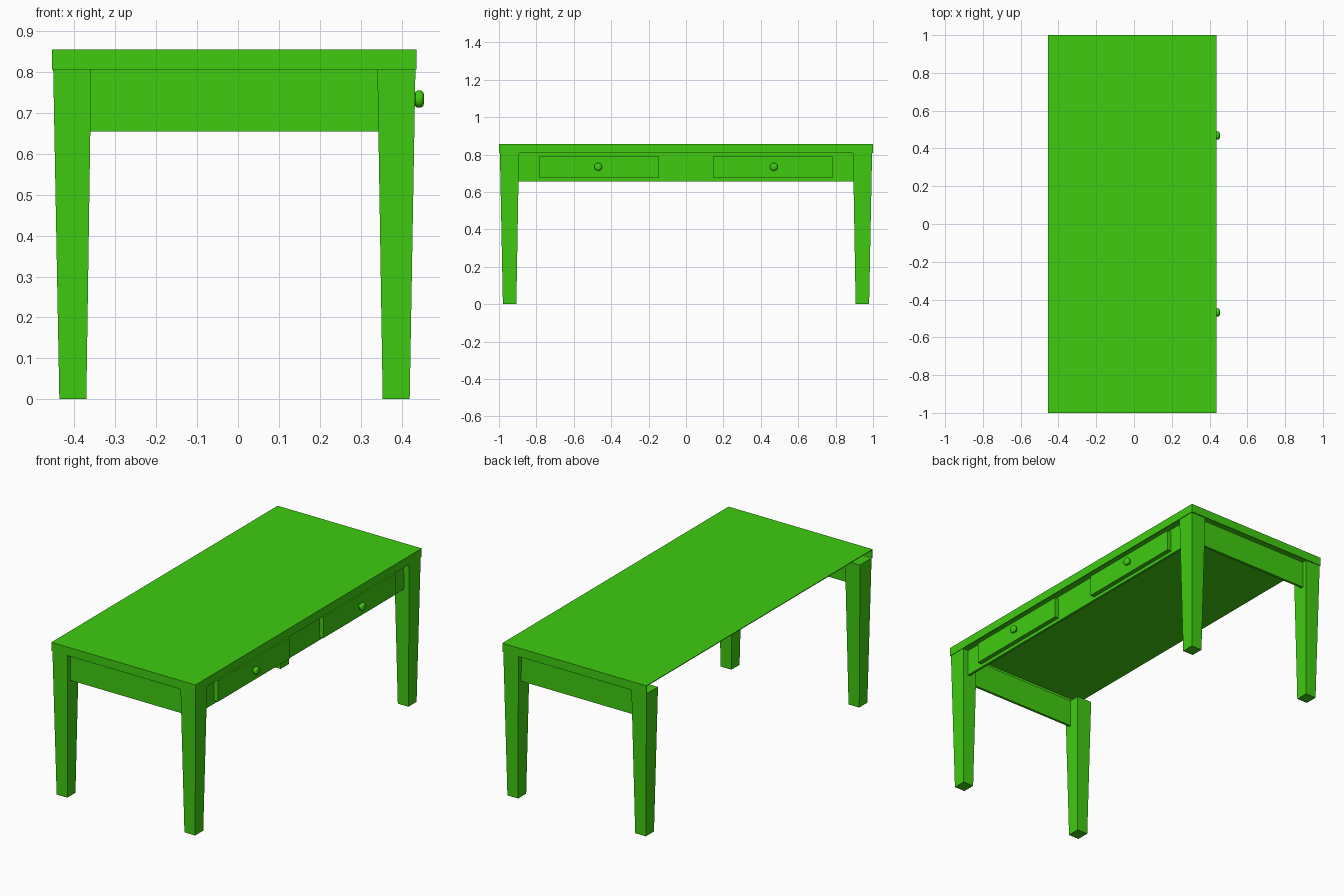
import bpy, bmesh, math

if "Cube" in bpy.data.objects:
    bpy.data.objects.remove(bpy.data.objects["Cube"])

green = bpy.data.materials.new("green_paint")
green.diffuse_color = (0.05, 0.6, 0.005, 1)
green.use_nodes = True
green.node_tree.nodes["Principled BSDF"].inputs["Base Color"].default_value = green.diffuse_color


def finish(name, bm):
    bmesh.ops.recalc_face_normals(bm, faces=bm.faces)
    mesh = bpy.data.meshes.new(name)
    bm.to_mesh(mesh)
    bm.free()
    mesh.materials.append(green)
    ob = bpy.data.objects.new(name, mesh)
    bpy.context.collection.objects.link(ob)
    return ob


def frustum(name, bottom, top, z0, z1):
    """Box whose bottom and top rectangles (x0, x1, y0, y1) may differ."""
    bm = bmesh.new()
    bmesh.ops.create_cube(bm, size=2)
    for v in bm.verts:
        r = top if v.co.z > 0 else bottom
        v.co = (r[1] if v.co.x > 0 else r[0],
                r[3] if v.co.y > 0 else r[2],
                z1 if v.co.z > 0 else z0)
    return finish(name, bm)


def box(name, x0, x1, y0, y1, z0, z1):
    return frustum(name, (x0, x1, y0, y1), (x0, x1, y0, y1), z0, z1)


def knob(name, y, z):
    """Lathed knob along x."""
    profile = [(0.42, 0.011), (0.432, 0.011), (0.434, 0.018), (0.439, 0.021),
               (0.448, 0.021), (0.453, 0.017), (0.455, 0.010)]
    n = 16
    bm = bmesh.new()
    rings = [[bm.verts.new((x, y + r * math.cos(2 * math.pi * i / n),
                            z + r * math.sin(2 * math.pi * i / n)))
              for i in range(n)] for x, r in profile]
    for a, b in zip(rings, rings[1:]):
        for i in range(n):
            bm.faces.new((a[i], a[(i + 1) % n], b[(i + 1) % n], b[i]))
    bm.faces.new(rings[0])
    bm.faces.new(rings[-1])
    ob = finish(name, bm)
    bpy.context.view_layer.objects.active = ob
    ob.select_set(True)
    bpy.ops.object.shade_smooth_by_angle(angle=math.radians(40))
    ob.select_set(False)


X0, X1, RIM, TOP = -0.455, 0.437, 0.807, 0.855
T = 0.004

# thin top sheet with a hanging rim on three sides, open at the back
box("table_top", X0, X1, -1, 1, TOP - T, TOP)
box("side_rim", X1 - T, X1, -1, 1, RIM, TOP - T)

for s, end in ((-1, "front"), (1, "rear")):
    def ys(a, b):
        return tuple(sorted((s * a, s * b)))

    box(end + "_rim", X0, X1 - T, *ys(1 - T, 1), RIM, TOP - T)
    box(end + "_apron", -0.362, 0.346, *ys(0.953, 0.967), 0.655, RIM)

    # tapered legs
    for side, bottom, top in (("left", (-0.437, -0.371), (-0.452, -0.359)),
                              ("right", (0.354, 0.420), (0.341, 0.434))):
        frustum(end + "_" + side + "_leg", bottom + ys(0.907, 0.979),
                top + ys(0.893, 0.995), 0, RIM)

    # raised drawer front and its knob
    box(end + "_drawer", 0.40, 0.425, *ys(0.147, 0.784), 0.675, 0.792)
    knob(end + "_drawer_knob", s * 0.469, 0.734)

# long apron on the drawer side
box("drawer_apron", 0.386, 0.40, -0.897, 0.897, 0.657, RIM)
